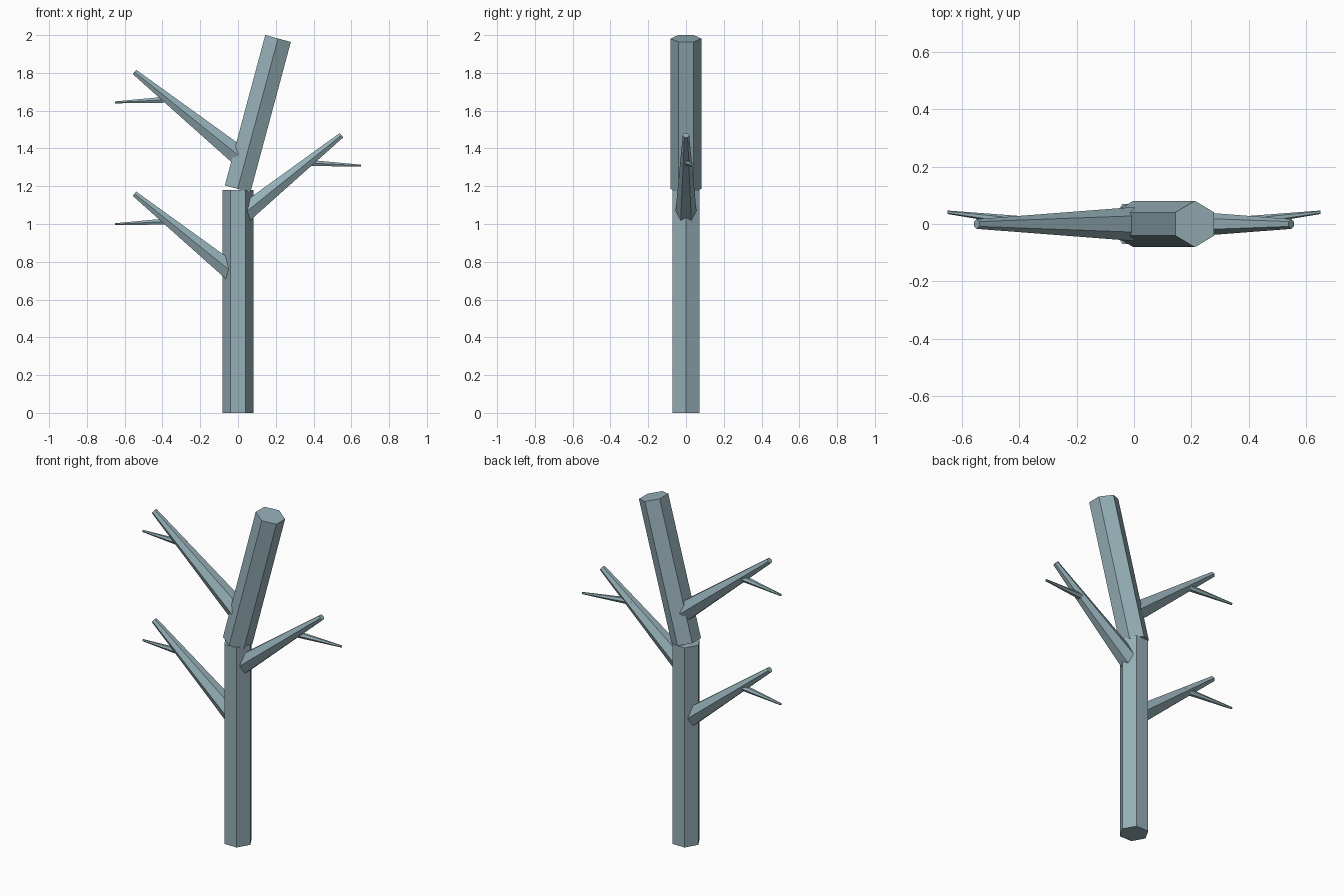
import bpy, bmesh, math
from mathutils import Vector

if "Cube" in bpy.data.objects:
    bpy.data.objects.remove(bpy.data.objects["Cube"])

bark = bpy.data.materials.new("grey_blue_bark")
bark.diffuse_color = (0.30, 0.43, 0.475, 1)
bark.use_nodes = True
bark.node_tree.nodes["Principled BSDF"].inputs["Base Color"].default_value = bark.diffuse_color


def hex_limb(name, start, end, r0, r1, ref=(0, 1, 0)):
    """Tapered six-sided limb; one corner of the section points towards ref."""
    a, b = Vector(start), Vector(end)
    d = (b - a).normalized()
    u = Vector(ref)
    u = (u - d * u.dot(d)).normalized()
    v = d.cross(u)
    bm = bmesh.new()
    rings = []
    for c, r in ((a, r0), (b, r1)):
        rings.append([bm.verts.new(c + r * (u * math.cos(t) + v * math.sin(t)))
                      for t in (i * math.pi / 3 for i in range(6))])
    low, top = rings
    for i in range(6):
        j = (i + 1) % 6
        bm.faces.new((low[i], low[j], top[j], top[i]))
    bm.faces.new(low[::-1])
    bm.faces.new(top)
    bmesh.ops.recalc_face_normals(bm, faces=bm.faces)
    mesh = bpy.data.meshes.new(name)
    bm.to_mesh(mesh)
    bm.free()
    mesh.materials.append(bark)
    ob = bpy.data.objects.new(name, mesh)
    bpy.context.collection.objects.link(ob)
    return ob


# trunk: upright lower log and leaning upper log
hex_limb("lower_trunk", (0, 0, 0), (0, 0, 1.18), 0.081, 0.081, ref=(1, 0, 0))
hex_limb("upper_trunk", (-0.002, 0, 1.186), (0.212, 0, 1.982), 0.081, 0.081)

# three branches, each with a twig: (name, side, height offset)
for name, s, h in (("lower_left", -1, 0), ("right", 1, 0.31), ("upper_left", -1, 0.645)):
    hex_limb(name + "_branch", (0, 0, 0.72 + h), (s * 0.548, 0, 1.16 + h), 0.059, 0.017)
    hex_limb(name + "_twig", (s * 0.345, 0.004, 1.015 + h), (s * 0.65, 0.041, 0.999 + h),
             0.02, 0.006)
